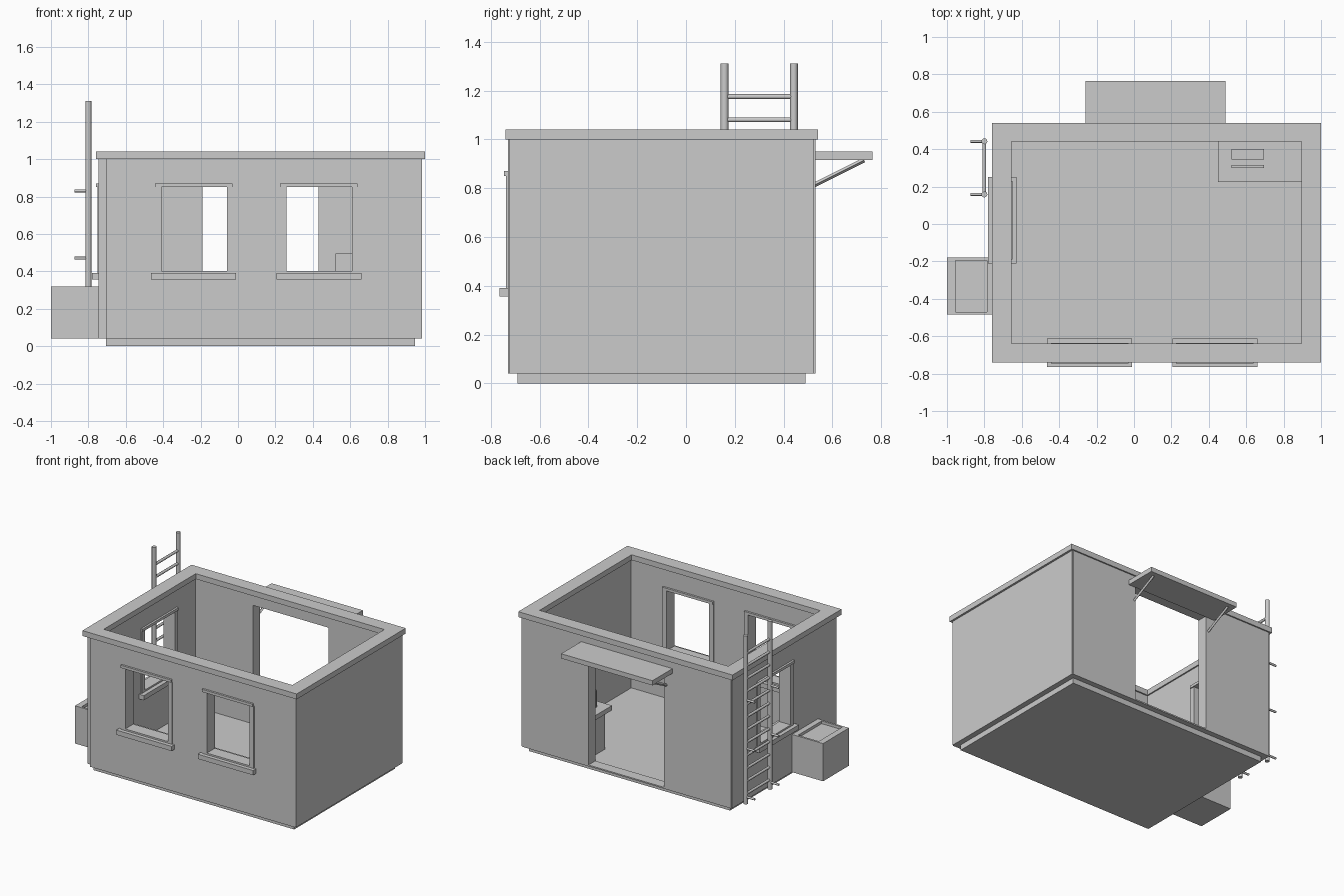
import bpy, bmesh
from mathutils import Vector

cube = bpy.data.objects.get("Cube")
if cube:
    bpy.data.objects.remove(cube, do_unlink=True)

GREY = (0.6, 0.6, 0.6, 1.0)
mat = bpy.data.materials.new("plain_grey")
mat.use_nodes = True
mat.diffuse_color = GREY
mat.node_tree.nodes["Principled BSDF"].inputs["Base Color"].default_value = GREY


def finish(name, bm):
    bmesh.ops.recalc_face_normals(bm, faces=bm.faces)
    mesh = bpy.data.meshes.new(name)
    bm.to_mesh(mesh)
    bm.free()
    mesh.materials.append(mat)
    obj = bpy.data.objects.new(name, mesh)
    bpy.context.collection.objects.link(obj)
    return obj


def box(name, x, y, z):
    """Box from three (low, high) ranges."""
    bm = bmesh.new()
    bmesh.ops.create_cube(bm, size=1)
    for v in bm.verts:
        v.co = [lo + (c + 0.5) * (hi - lo) for c, (lo, hi) in zip(v.co, (x, y, z))]
    return finish(name, bm)


def rod(name, a, b, radius, sides=8):
    """Round bar between two points."""
    a, b = Vector(a), Vector(b)
    bm = bmesh.new()
    bmesh.ops.create_cone(bm, cap_ends=True, segments=sides, radius1=radius,
                          radius2=radius, depth=(b - a).length)
    turn = (b - a).to_track_quat('Z', 'Y')
    for v in bm.verts:
        v.co = turn @ v.co + (a + b) / 2
    obj = finish(name, bm)
    for p in obj.data.polygons:
        p.use_smooth = sides > 4 and len(p.vertices) == 4
    return obj


def panel(name, place, span, depth, height, openings=()):
    """Wall slab with rectangular holes; place maps (along, across, up) to xyz."""
    us = sorted({*span, *(u for o in openings for u in o[0])})
    zs = sorted({*height, *(z for o in openings for z in o[1])})
    bm = bmesh.new()
    for u0, u1 in zip(us, us[1:]):
        for z0, z1 in zip(zs, zs[1:]):
            cu, cz = (u0 + u1) / 2, (z0 + z1) / 2
            if any(o[0][0] < cu < o[0][1] and o[1][0] < cz < o[1][1] for o in openings):
                continue
            corners = ((u0, z0), (u1, z0), (u1, z1), (u0, z1))
            bm.faces.new([bm.verts.new(place(u, depth[0], z)) for u, z in corners])
    bmesh.ops.remove_doubles(bm, verts=bm.verts, dist=0.0001)
    grown = bmesh.ops.extrude_face_region(bm, geom=bm.faces[:])["geom"]
    shift = Vector(place(0, depth[1], 0)) - Vector(place(0, depth[0], 0))
    bmesh.ops.translate(bm, vec=shift, verts=[g for g in grown if isinstance(g, bmesh.types.BMVert)])
    bmesh.ops.dissolve_limit(bm, angle_limit=0.01, verts=bm.verts, edges=bm.edges)
    return finish(name, bm)


def along_x(u, d, z):
    return (u, d, z)


def along_y(u, d, z):
    return (d, u, z)


# Base, floor and walls
WALL_Z = (0.04, 1.0)
WIN_Z = (0.39, 0.85)
front_windows = [(-0.41, -0.06), (0.26, 0.61)]
left_window = (-0.155, 0.2)
box("base", (-0.705, 0.945), (-0.69, 0.49), (0, 0.045))
panel("front_wall", along_x, (-0.705, 0.978), (-0.73, -0.65), WALL_Z,
      [(w, WIN_Z) for w in front_windows])
panel("back_wall", along_x, (-0.74, 0.978), (0.53, 0.45), WALL_Z,
      [((-0.19, 0.43), (0.04, 0.925))])
panel("left_wall", along_y, (-0.7, 0.525), (-0.745, -0.665), WALL_Z,
      [(left_window, WIN_Z)])
panel("right_wall", along_y, (-0.725, 0.525), (0.985, 0.905), WALL_Z)
box("door_threshold", (-0.19, 0.43), (0.45, 0.53), (0.04, 0.05))

# Coping ring on top of the walls
bm = bmesh.new()
outer = [(-0.76, -0.74), (1.0, -0.74), (1.0, 0.54), (-0.76, 0.54)]
inner = [(-0.655, -0.64), (0.895, -0.64), (0.895, 0.44), (-0.655, 0.44)]
rings = [[bm.verts.new((x, y, z)) for x, y in ring]
         for ring, z in ((outer, 1.0), (outer, 1.04), (inner, 1.04), (inner, 1.0))]
for r in range(4):
    for i in range(4):
        a, b, j = rings[r], rings[(r + 1) % 4], (i + 1) % 4
        bm.faces.new((a[i], a[j], b[j], b[i]))
finish("roof_coping", bm)


# Window trims: jambs, head and sill, projecting on both faces of the wall
def window(name, place, span, out, inn):
    lo, hi = span
    s = 1 if inn > out else -1

    def bar(part, u, d, z):
        panel(f"{name}_{part}", place, u, d, z)

    d = (out - 0.007 * s, inn + 0.008 * s)
    bar("jamb_a", (lo - 0.035, lo), d, WIN_Z)
    bar("jamb_b", (hi, hi + 0.035), d, WIN_Z)
    bar("head", (lo - 0.035, hi + 0.03), (out - 0.015 * s, inn + 0.015 * s), (0.85, 0.87))
    bar("sill", (lo - 0.055, hi + 0.05), (out - 0.035 * s, inn + 0.038 * s), (0.355, 0.39))
    bar("sill_trim", (lo - 0.035, hi + 0.03), d, (0.39, 0.402))


for i, w in enumerate(front_windows):
    window(f"front_window_{i + 1}", along_x, w, -0.73, -0.65)
window("left_window", along_y, left_window, -0.745, -0.665)

# Door awning with slanted struts
box("awning", (-0.26, 0.49), (0.53, 0.765), (0.915, 0.95))
for side, x in (("right", -0.21), ("left", 0.44)):
    rod(f"awning_strut_{side}", (x, 0.52, 0.81), (x, 0.73, 0.915), 0.01, 4)

# Ladder
LX, LADDER_Y = -0.8, (0.158, 0.442)
for i, y in enumerate(LADDER_Y):
    rod(f"ladder_rail_{i + 1}", (LX, y, 0.06), (LX, y, 1.31), 0.016, 12)
    for k in range(3):
        z = 0.11 + 0.36 * k
        rod(f"ladder_bracket_{i + 1}_{k + 1}", (-0.875, y, z), (LX, y, z), 0.008)
for k in range(12):
    z = 1.175 - 0.095 * k
    rod(f"ladder_rung_{k + 1}", (LX, LADDER_Y[0], z), (LX, LADDER_Y[1], z), 0.01)

# Outside bin with a shallow recessed lid
BX, BY = (-1.0, -0.745), (-0.485, -0.18)
box("bin_body", BX, BY, (0.04, 0.3))
box("bin_rim_outer", (-1.0, -0.955), BY, (0.3, 0.32))
box("bin_rim_inner", (-0.785, -0.745), BY, (0.3, 0.32))
box("bin_rim_front", (-0.955, -0.785), (-0.485, -0.47), (0.3, 0.32))
box("bin_rim_back", (-0.955, -0.785), (-0.195, -0.18), (0.3, 0.32))

# Desk in the back corner
box("desk_top", (0.45, 0.905), (0.225, 0.45), (0.335, 0.37))
box("desk_body", (0.49, 0.905), (0.25, 0.45), (0.045, 0.335))
box("desk_screen", (0.52, 0.695), (0.3, 0.315), (0.37, 0.495))
box("desk_pad", (0.52, 0.695), (0.345, 0.4), (0.37, 0.385))
